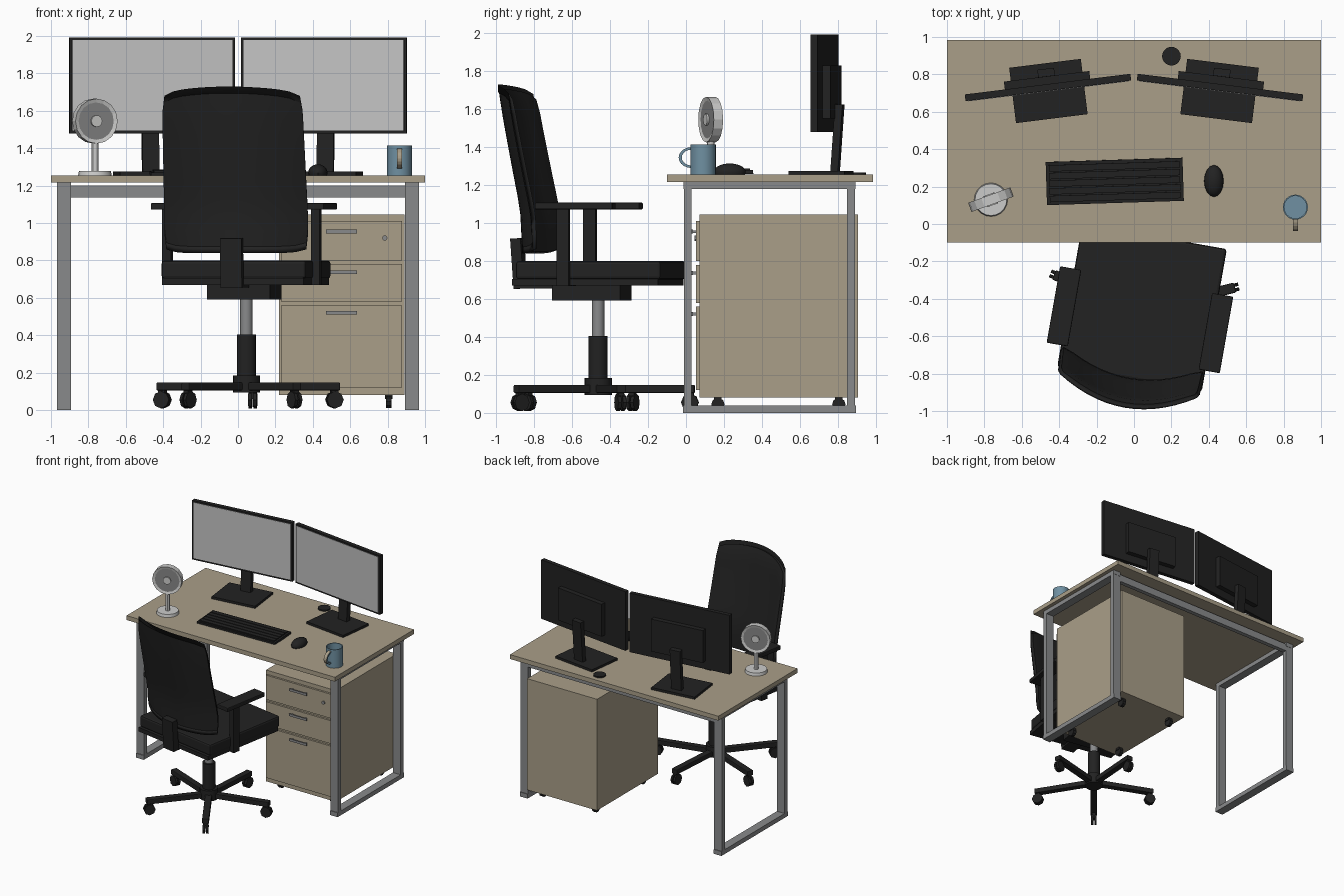
import bpy, bmesh, math
from mathutils import Matrix, Vector

if "Cube" in bpy.data.objects:
    bpy.data.objects.remove(bpy.data.objects["Cube"])

T = Matrix.Translation
I4 = Matrix.Identity(4)


def rot(deg, axis):
    return Matrix.Rotation(math.radians(deg), 4, axis)


def colour(name, r, g, b):
    m = bpy.data.materials.new(name)
    m.diffuse_color = (r, g, b, 1)
    m.use_nodes = True
    m.node_tree.nodes["Principled BSDF"].inputs["Base Color"].default_value = m.diffuse_color
    return m


WOOD = colour("pale wood", 0.40, 0.345, 0.25)
BLACK = colour("black plastic", 0.016, 0.016, 0.016)
STEEL = colour("grey steel", 0.25, 0.255, 0.26)
SCREEN = colour("screen grey", 0.55, 0.55, 0.55)
WHITE = colour("light grey", 0.60, 0.60, 0.59)
GRILLE = colour("grille grey", 0.24, 0.24, 0.24)
BLUE = colour("mug blue", 0.16, 0.28, 0.36)


def finish(name, bm, mats, M=I4, smooth=False):
    bmesh.ops.transform(bm, matrix=M, verts=bm.verts)
    bmesh.ops.recalc_face_normals(bm, faces=bm.faces)
    me = bpy.data.meshes.new(name)
    bm.to_mesh(me)
    bm.free()
    for m in mats:
        me.materials.append(m)
    ob = bpy.data.objects.new(name, me)
    bpy.context.collection.objects.link(ob)
    if smooth:
        bpy.ops.object.select_all(action='DESELECT')
        ob.select_set(True)
        bpy.context.view_layer.objects.active = ob
        bpy.ops.object.shade_smooth_by_angle()
    return ob


def box(name, x, y, z, mat, M=I4, bevel=0):
    """Box from (min, max) ranges."""
    bm = bmesh.new()
    c = Vector([(a + b) / 2 for a, b in (x, y, z)])
    s = Matrix.Diagonal((x[1] - x[0], y[1] - y[0], z[1] - z[0], 1))
    bmesh.ops.create_cube(bm, size=1, matrix=T(c) @ s)
    if bevel:
        bmesh.ops.bevel(bm, geom=bm.edges[:], offset=bevel, segments=2, affect='EDGES', profile=0.5)
    return finish(name, bm, [mat], M)


def cyl(name, r, h, M, mat, n=20, r2=None, smooth=True):
    """Cylinder centred on M, along M's z axis."""
    bm = bmesh.new()
    bmesh.ops.create_cone(bm, cap_ends=True, segments=n, radius1=r,
                          radius2=r if r2 is None else r2, depth=h)
    return finish(name, bm, [mat], M, smooth)


# Desk: top, two closed side frames and a rear rail
box("desk_top", (-1, 1), (-0.10, 0.985), (1.217, 1.255), WOOD)
for s in (-1, 1):
    xr = tuple(sorted((s * 0.893, s * 0.967)))
    box("front_leg", xr, (-0.01, 0.03), (0.035, 1.18), STEEL)
    box("rear_leg", xr, (0.848, 0.89), (0.035, 1.18), STEEL)
    box("floor_bar", xr, (-0.016, 0.896), (0, 0.038), STEEL)
    box("top_bar", xr, (-0.012, 0.892), (1.18, 1.217), STEEL)
box("rear_rail", (-0.893, 0.893), (0.85, 0.888), (1.137, 1.2), STEEL)

# Drawer unit
box("cabinet", (0.22, 0.89), (0.07, 0.905), (0.08, 1.045), WOOD)
for z0, z1, hz in ((0.80, 1.01, 0.955), (0.58, 0.78, 0.737), (0.12, 0.56, 0.521)):
    box("drawer_front", (0.23, 0.878), (0.053, 0.07), (z0, z1), WOOD)
    box("drawer_handle", (0.47, 0.635), (0.03, 0.038), (hz - 0.01, hz + 0.01), STEEL)
    for hx in (0.48, 0.61):
        box("handle_post", (hx, hx + 0.015), (0.036, 0.054), (hz - 0.007, hz + 0.007), STEEL)
cyl("drawer_lock", 0.014, 0.01, T((0.785, 0.049, 0.92)) @ rot(90, 'X'), STEEL, 12)
for x in (0.30, 0.805):
    for y in (0.168, 0.805):
        cyl("cabinet_caster", 0.035, 0.03, T((x, y, 0.045)) @ rot(90, 'Y'), BLACK, 10, smooth=False)
        box("caster_plate", (x - 0.02, x + 0.02), (y - 0.02, y + 0.02), (0.06, 0.081), BLACK)

# Office chair, turned slightly; local +y is its front
C = T((0.04, -0.465, 0)) @ rot(-10, 'Z')
P = T((0.045, -0.463, 0))
for k in range(5):
    S = P @ rot(14 + 72 * k, 'Z')
    box("base_spoke", (0, 0.51), (-0.027, 0.027), (0.105, 0.148), BLACK, S, 0.006)
    box("caster_fork", (0.465, 0.505), (-0.015, 0.015), (0.06, 0.11), BLACK, S)
    for s in (-1, 1):
        cyl("chair_caster", 0.046, 0.018, S @ T((0.485, s * 0.013, 0.055)) @ rot(90, 'X'),
            BLACK, 8, smooth=False)
cyl("base_hub", 0.072, 0.09, P @ T((0, 0, 0.14)), BLACK)
cyl("column_sleeve", 0.05, 0.23, P @ T((0, 0, 0.29)), BLACK)
cyl("gas_lift", 0.033, 0.22, P @ T((0, 0, 0.50)), STEEL)
box("tilt_mechanism", (-0.17, 0.17), (-0.215, 0.15), (0.592, 0.672), BLACK, C)
box("seat_pan", (-0.385, 0.385), (-0.39, 0.39), (0.67, 0.706), BLACK, C)
box("seat_cushion", (-0.392, 0.392), (-0.37, 0.405), (0.703, 0.80), BLACK, C, 0.015)
for s in (-1, 1):
    lat = lambda a, b: tuple(sorted((s * a, s * b)))
    box("arm_pad", lat(0.355, 0.47), (-0.255, 0.16), (1.072, 1.107), BLACK, C, 0.006)
    box("arm_post", lat(0.38, 0.428), (-0.145, -0.08), (0.68, 1.075), BLACK, C)
    box("arm_bracket", lat(0.20, 0.428), (-0.145, -0.08), (0.668, 0.69), BLACK, C)
box("back_bracket", (-0.058, 0.058), (-0.035, 0.02), (-0.14, 0.125), BLACK,
    C @ T((0, -0.415, 0.795)) @ rot(4, 'X'))
box("bracket_foot", (-0.058, 0.058), (-0.44, -0.15), (0.655, 0.685), BLACK, C)

# Curved, leaning backrest with a raised rim
bm = bmesh.new()
NU, NV = 14, 10
lean = ((0, 0), (0.23, 0.01), (0.53, 0.06), (0.78, 0.10), (1, 0.13))


def lean_at(t):
    for (a, p), (b, q) in zip(lean, lean[1:]):
        if t <= b:
            return p + (q - p) * (t - a) / (b - a)
    return lean[-1][1]


grid = []
for i in range(NU + 1):
    u = -1 + 2 * i / NU
    top = 1.73 - 0.03 * u * u - 0.02 * abs(u) ** 10
    low = 0.875 + 0.02 * abs(u) ** 8
    col = []
    for j in range(NV + 1):
        t = j / NV
        w = 0.392 - 0.012 * t - 0.012 * abs(2 * t - 1) ** 10
        col.append(bm.verts.new((u * w, -0.395 + 0.115 * u * u - lean_at(t), low + (top - low) * t)))
    grid.append(col)
for i in range(NU):
    for j in range(NV):
        bm.faces.new((grid[i][j], grid[i + 1][j], grid[i + 1][j + 1], grid[i][j + 1]))
bmesh.ops.inset_region(bm, faces=bm.faces[:], thickness=0.02, depth=-0.008, use_boundary=True)
back = finish("backrest", bm, [BLACK], C, True)
mod = back.modifiers.new("thickness", 'SOLIDIFY')
mod.thickness = 0.036
# the shell grows forward from the rear skin
mod.offset = -1 if back.data.polygons[0].normal.y < 0 else 1

# Two monitors on stands, angled inward
for s in (-1, 1):
    M = T((s * 0.46, 0.73, 0)) @ rot(-7.1 * s, 'Z')
    box("monitor_panel", (-0.446, 0.446), (-0.018, 0.018), (1.48, 1.992), BLACK, M)
    box("monitor_screen", (-0.432, 0.432), (-0.021, -0.017), (1.495, 1.978), SCREEN, M)
    box("monitor_housing", (-0.23, 0.23), (0.017, 0.06), (1.55, 1.83), BLACK, M)
    box("monitor_neck", (-0.045, 0.045), (-0.02, 0.02), (-0.18, 0.18), BLACK,
        M @ T((0, 0.068, 1.445)) @ rot(-4, 'X'))
    box("monitor_foot", (-0.193, 0.193), (-0.168, 0.13), (1.255, 1.275), BLACK, M)

# Keyboard with rows of keys, mouse, cable cover
K = T((-0.103, 0.228, 1.255)) @ rot(1.8, 'Z') @ rot(2, 'X')
box("keyboard", (-0.366, 0.366), (-0.115, 0.115), (0, 0.02), BLACK, K)
for r in range(5):
    y = -0.10 + 0.041 * r
    box("key_row", (-0.35, 0.35), (y, y + 0.034), (0.018, 0.029), BLACK, K)
bm = bmesh.new()
bmesh.ops.create_uvsphere(bm, u_segments=16, v_segments=10, radius=1)
bmesh.ops.bisect_plane(bm, geom=bm.verts[:] + bm.edges[:] + bm.faces[:], plane_co=(0, 0, -0.3),
                       plane_no=(0, 0, -1), clear_outer=True)
bmesh.ops.holes_fill(bm, edges=[e for e in bm.edges if e.is_boundary])
finish("mouse", bm, [BLACK], T((0.427, 0.23, 1.269)) @ Matrix.Diagonal((0.052, 0.085, 0.045, 1)), True)
cyl("cable_cover", 0.05, 0.012, T((0.2, 0.897, 1.26)), BLACK)

# Mug: open cup made by insetting and sinking the top face
bm = bmesh.new()
bmesh.ops.create_cone(bm, cap_ends=True, segments=24, radius1=0.067, radius2=0.067, depth=0.16)
lid = max(bm.faces, key=lambda f: f.calc_center_median().z)
bmesh.ops.inset_region(bm, faces=[lid], thickness=0.007)
hole = bmesh.ops.extrude_face_region(bm, geom=[lid])
bmesh.ops.translate(bm, vec=(0, 0, -0.145), verts=[v for v in hole['geom'] if isinstance(v, bmesh.types.BMVert)])
bmesh.ops.delete(bm, geom=[lid], context='FACES_ONLY')
finish("mug", bm, [BLUE], T((0.863, 0.09, 1.335)), True)

# Mug handle: half ring with a pale outer band
bm = bmesh.new()
rings = []
for k in range(11):
    a = math.pi * (k / 10)
    sy, cz = -math.sin(a), math.cos(a)
    rings.append([bm.verts.new((x, 0.03 + sy * r * 1.25, cz * r))
                  for x, r in ((-0.014, 0.055), (0.014, 0.055), (0.014, 0.042), (-0.014, 0.042))])
for a, b in zip(rings, rings[1:]):
    for q in range(4):
        f = bm.faces.new((a[q], a[(q + 1) % 4], b[(q + 1) % 4], b[q]))
        f.material_index = 1 if q == 0 else 0
finish("mug_handle", bm, [BLUE, WOOD], T((0.863, 0.0, 1.345)))

# Desk fan
cyl("fan_base", 0.09, 0.025, T((-0.765, 0.13, 1.267)), WHITE, 20, 0.085)
cyl("fan_post", 0.019, 0.17, T((-0.765, 0.13, 1.355)), WHITE, 12)
F = T((-0.765, 0.13, 1.545)) @ rot(20, 'Z') @ rot(90, 'X')
bm = bmesh.new()
bmesh.ops.create_cone(bm, cap_ends=True, segments=16, radius1=0.12, radius2=0.12, depth=0.052)
caps = [f for f in bm.faces if len(f.verts) > 4]
bmesh.ops.inset_individual(bm, faces=caps, thickness=0.02, depth=-0.006)
for f in caps:
    f.material_index = 1
finish("fan_head", bm, [WHITE, GRILLE], F)
cyl("fan_hub", 0.031, 0.062, F, WHITE, 16)
